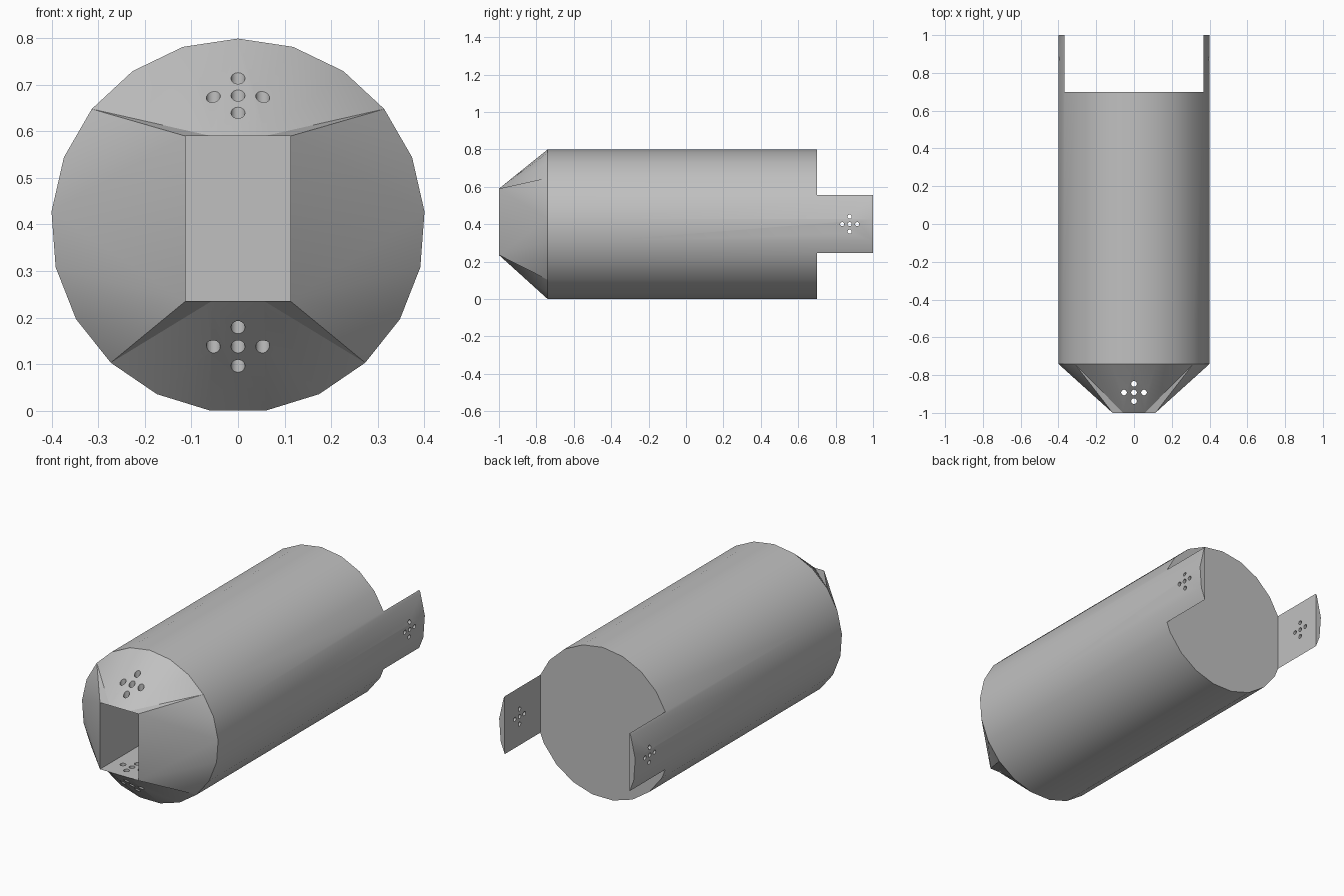
import bpy, bmesh
from math import sin, cos, pi
from mathutils import Matrix, Vector

cube = bpy.data.objects.get("Cube")
if cube:
    bpy.data.objects.remove(cube, do_unlink=True)

SIDES, R = 21, 0.402
CZ = R * cos(pi / SIDES)          # axis height so the lowest flat rests on z = 0
W, Z0, Z1 = 0.113, 0.235, 0.59    # front opening
MID = 0.057                       # extra points on the opening's top and bottom

grey = bpy.data.materials.new("plain grey")
grey.use_nodes = True
colour = (0.53, 0.53, 0.53, 1)
grey.diffuse_color = colour
grey.node_tree.nodes["Principled BSDF"].inputs["Base Color"].default_value = colour


def make_object(name, bm):
    bmesh.ops.recalc_face_normals(bm, faces=bm.faces[:])
    mesh = bpy.data.meshes.new(name)
    bm.to_mesh(mesh)
    bm.free()
    obj = bpy.data.objects.new(name, mesh)
    bpy.context.collection.objects.link(obj)
    return obj


def box_cutter(name, size, centre):
    bm = bmesh.new()
    bmesh.ops.create_cube(bm, size=1, matrix=Matrix.Translation(centre) @ Matrix.Diagonal((*size, 1)))
    return make_object(name, bm)


def hole_cutter(name, radius, points, axis):
    # separate round drills sharing one direction
    bm = bmesh.new()
    turn = Vector((0, 0, 1)).rotation_difference(Vector(axis)).to_matrix().to_4x4()
    for p in points:
        bmesh.ops.create_cone(bm, cap_ends=True, segments=20, radius1=radius, radius2=radius,
                              depth=2, matrix=Matrix.Translation(p) @ turn)
    return make_object(name, bm)


# Cylinder rings from the back to the start of the nose
bm = bmesh.new()


def ring(y):
    return [bm.verts.new((R * sin(2 * pi * i / SIDES), y, CZ + R * cos(2 * pi * i / SIDES)))
            for i in range(SIDES)]


def bridge(a, b):
    n = len(a)
    for i in range(n):
        j = (i + 1) % n
        bm.faces.new((a[i], a[j], b[j], b[i]))


rings = [ring(y) for y in (1, -0.5, -0.74)]
bm.faces.new(rings[0])
for a, b in zip(rings, rings[1:]):
    bridge(a, b)
rim = rings[-1]

# Rectangular opening and the straight channel behind it
outline = [(MID, Z1), (W, Z1), (W, Z0), (MID, Z0), (-MID, Z0), (-W, Z0), (-W, Z1), (-MID, Z1)]
mouth = [bm.verts.new((x, -1, z)) for x, z in outline]
inner = [bm.verts.new((x, -0.5001, z)) for x, z in outline]
bridge(mouth, inner)
bm.faces.new(inner)

# Nose: each mouth point fans out to an arc of the rim, mirrored left and right
arcs = [(0, 3), (3, 5), (5, 8), (8, 10)]
for side in (1, -1):
    pts = mouth[:4] if side == 1 else mouth[:3:-1]
    for k, (start, end) in enumerate(arcs):
        for i in range(start, end):
            bm.faces.new((pts[k], rim[side * i % SIDES], rim[side * (i + 1) % SIDES]))
        if k < 3:
            bm.faces.new((pts[k], pts[k + 1], rim[side * end % SIDES]))
bm.faces.new((mouth[7], mouth[0], rim[0]))
bm.faces.new((mouth[3], mouth[4], rim[10]))
bm.faces.new((mouth[4], rim[11], rim[10]))
body = make_object("cylinder_body", bm)
body.data.materials.append(grey)

# Back cut that leaves two side tabs, and the cross patterns of holes
cross = [(0, 0), (1, 0), (-1, 0), (0, 1), (0, -1)]
cutters = [
    box_cutter("back_cutter", (0.736, 0.6, 2), (0, 1.0, CZ)),
    hole_cutter("tab_hole_cutter", 0.011,
                [(0, 0.875 + 0.04 * a, 0.4 + 0.04 * b) for a, b in cross], (1, 0, 0)),
    hole_cutter("nose_hole_cutter", 0.015,
                [(0.053 * a, -0.892 + 0.046 * b, 0.4) for a, b in cross], (0, 0, 1)),
]
for cutter in cutters:
    cutter.hide_render = True
    mod = body.modifiers.new(cutter.name, "BOOLEAN")
    mod.operation = "DIFFERENCE"
    mod.solver = "EXACT"
    mod.object = cutter

# The tab drills stop short of the body, since they sit behind its back face
graph = bpy.context.evaluated_depsgraph_get()
solid = bpy.data.meshes.new_from_object(body.evaluated_get(graph))
body.modifiers.clear()
body.data = solid
for cutter in cutters:
    bpy.data.objects.remove(cutter, do_unlink=True)
solid.materials.clear()
solid.materials.append(grey)
for poly in solid.polygons:
    poly.material_index = 0

bpy.ops.object.select_all(action="DESELECT")
body.select_set(True)
bpy.context.view_layer.objects.active = body
bpy.ops.object.shade_smooth_by_angle(angle=pi / 6)
